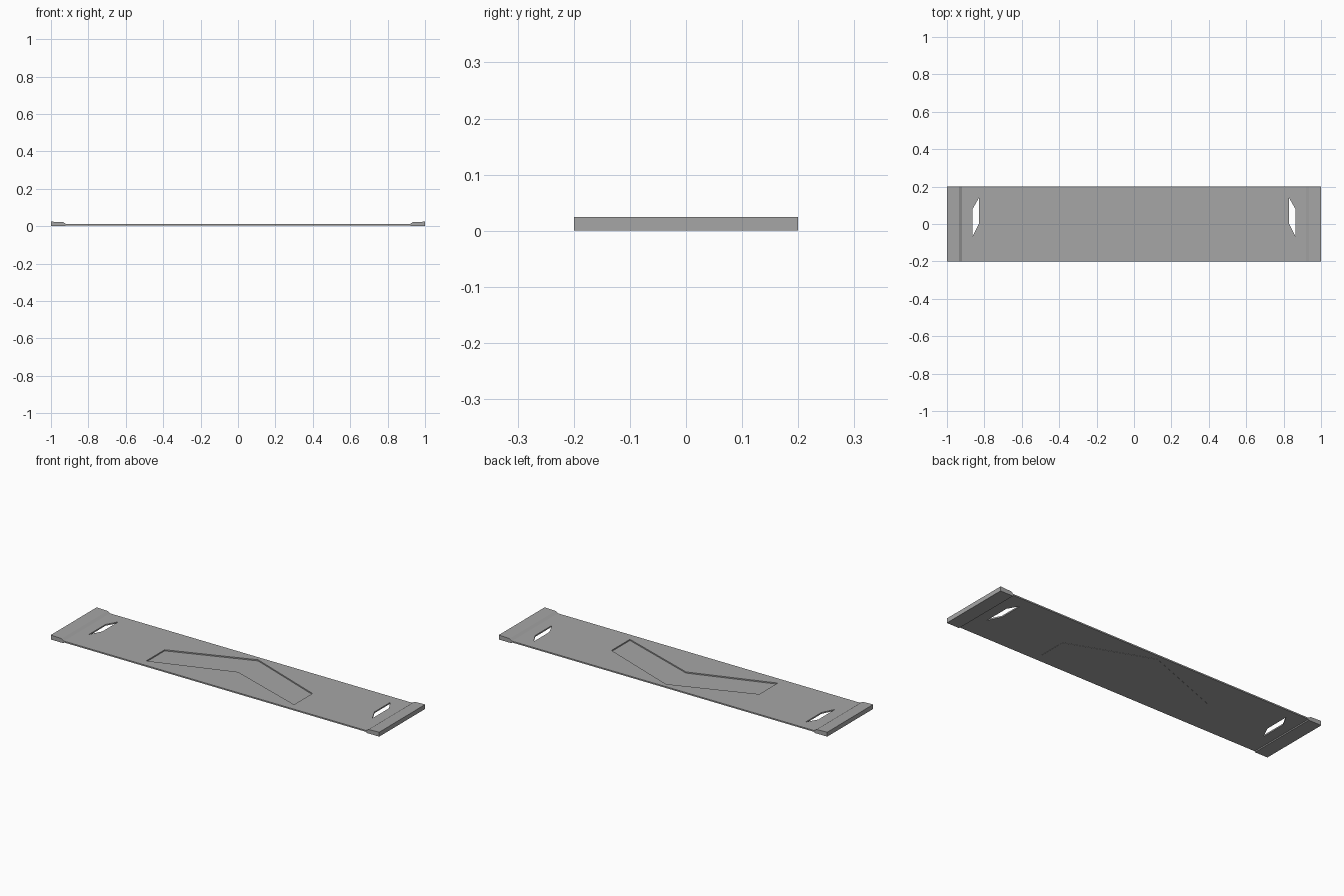
import bpy
import bmesh

if "Cube" in bpy.data.objects:
    bpy.data.objects.remove(bpy.data.objects["Cube"])

# Dark grey finish shared by all parts
grey = bpy.data.materials.new("dark_grey")
grey.diffuse_color = (0.38, 0.38, 0.38, 1)
grey.use_nodes = True
grey.node_tree.nodes["Principled BSDF"].inputs["Base Color"].default_value = grey.diffuse_color


def prism(name, points, start, end, axis="z"):
    """Extrude a closed outline along y (points are x,z) or z (points are x,y)."""
    bm = bmesh.new()
    place = (lambda a, b, t: (a, t, b)) if axis == "y" else (lambda a, b, t: (a, b, t))
    rings = [[bm.verts.new(place(a, b, t)) for a, b in points] for t in (start, end)]
    bm.faces.new(rings[0])
    bm.faces.new(rings[1])
    n = len(points)
    for i in range(n):
        j = (i + 1) % n
        bm.faces.new((rings[0][i], rings[0][j], rings[1][j], rings[1][i]))
    bmesh.ops.recalc_face_normals(bm, faces=bm.faces)
    mesh = bpy.data.meshes.new(name)
    bm.to_mesh(mesh)
    bm.free()
    mesh.materials.append(grey)
    obj = bpy.data.objects.new(name, mesh)
    bpy.context.collection.objects.link(obj)
    return obj


def cut(target, cutter):
    mod = target.modifiers.new(cutter.name, "BOOLEAN")
    mod.operation = "DIFFERENCE"
    mod.solver = "EXACT"
    mod.object = cutter
    cutter.hide_render = True
    cutter.hide_set(True)


# Thin plate with thickened ends and low feet, as one side profile
bottom_z, top_z = 0.005, 0.0125
half = [(0.92, bottom_z), (0.923, 0), (1, 0), (1, 0.0245), (0.935, 0.022), (0.92, top_z)]
profile = half + [(-x, z) for x, z in reversed(half)]
plate = prism("plate", profile, -0.2, 0.2, "y")

# Slanted slots near both ends
slot = [(0.863, -0.065), (0.863, 0.08), (0.828, 0.142), (0.828, 0.005)]
for side, label in ((1, "right"), (-1, "left")):
    cut(plate, prism(label + "_slot_cutter", [(x * side, y) for x, y in slot], -0.1, 0.1))

# Chevron recess with a thin floor panel
chevron = [(-0.45, -0.155), (0, 0), (0.45, -0.155), (0.45, 0.005), (0, 0.175), (-0.45, 0.005)]
cut(plate, prism("chevron_cutter", chevron, -0.1, 0.1))
prism("chevron_panel", chevron, bottom_z - 0.001, bottom_z + 0.001)
